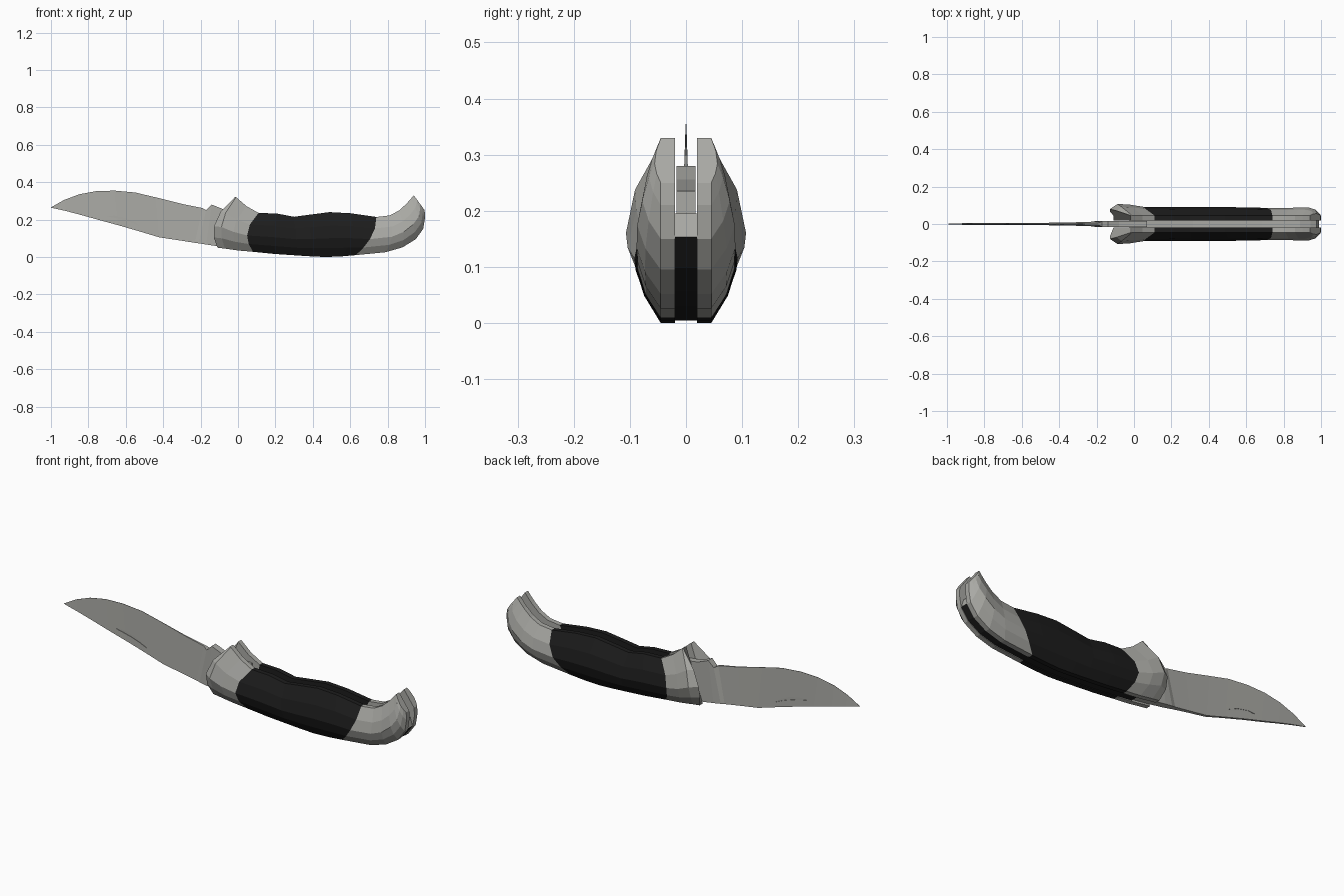
import bpy, bmesh


def material(name, rgb):
    m = bpy.data.materials.new(name)
    m.diffuse_color = (*rgb, 1)
    return m


STEEL = material("steel grey", (0.40, 0.40, 0.375))
BLACK = material("grip black", (0.012, 0.012, 0.012))


def loft(name, rings, mats):
    """Skin equal-length closed rings and cap both ends."""
    bm = bmesh.new()
    vs = [[bm.verts.new(p) for p in r] for r in rings]
    n = len(vs[0])
    for a, b in zip(vs, vs[1:]):
        for i in range(n):
            j = (i + 1) % n
            bm.faces.new((a[i], a[j], b[j], b[i]))
    bm.faces.new(vs[0][::-1])
    bm.faces.new(vs[-1])
    bmesh.ops.recalc_face_normals(bm, faces=bm.faces[:])
    me = bpy.data.meshes.new(name)
    bm.to_mesh(me)
    bm.free()
    ob = bpy.data.objects.new(name, me)
    bpy.context.collection.objects.link(ob)
    for m in mats:
        me.materials.append(m)
    return ob


# Handle stations: bottom x, bottom z, top x, top z, sideways bow, half width
HANDLE = [
    (-0.11, 0.050, -0.015, 0.322, -0.060, 0.080),
    (-0.07, 0.045, -0.010, 0.320, -0.045, 0.107),
    (0.00, 0.035, 0.045, 0.272, -0.045, 0.104),
    (0.08, 0.028, 0.11, 0.236, -0.045, 0.092),
    (0.20, 0.016, 0.21, 0.232, -0.020, 0.091),
    (0.32, 0.008, 0.30, 0.215, 0.000, 0.090),
    (0.40, 0.003, 0.38, 0.226, 0.000, 0.090),
    (0.47, 0.000, 0.49, 0.240, 0.020, 0.090),
    (0.56, 0.004, 0.60, 0.234, 0.030, 0.089),
    (0.63, 0.010, 0.74, 0.214, 0.030, 0.086),
    (0.79, 0.026, 0.81, 0.222, 0.025, 0.086),
    (0.88, 0.052, 0.86, 0.248, 0.015, 0.088),
    (0.95, 0.095, 0.90, 0.284, 0.008, 0.087),
    (0.99, 0.150, 0.925, 0.312, 0.005, 0.078),
    (1.00, 0.210, 0.937, 0.327, 0.000, 0.066),
    (0.998, 0.250, 0.940, 0.330, 0.000, 0.056),
]
# Cross-section: height fraction, bulge fraction
SECTION = [(0, 0), (0.2, 0.65), (0.42, 1), (0.7, 0.74), (1, 0)]


def along(s, t, y):
    bx, bz, tx, tz, bow, w = s
    return (bx + (tx - bx) * t + 4 * t * (1 - t) * bow, y, bz + (tz - bz) * t)


def scale_ring(s):
    ring = [along(s, 0, 0.02)]
    ring += [along(s, t, 0.045 + (s[5] - 0.045) * f) for t, f in SECTION]
    return ring + [along(s, 1, 0.02)]


# Bolsters and grip, mirrored to both sides
for name, a, b, mat in (("front_bolster", 0, 4, STEEL), ("grip", 3, 10, BLACK),
                        ("rear_bolster", 9, 16, STEEL)):
    ob = loft(name, [scale_ring(s) for s in HANDLE[a:b]], [mat])
    ob.modifiers.new("Mirror", 'MIRROR').use_axis = (False, True, False)

# Spacer along the back of the handle: black outside, steel on the inner top
rings = []
for s in HANDLE[2:14]:
    rings.append([along(s, t, y) for t, y in
                  ((0.02, -0.02), (0.02, 0.02), (0.28, 0.02), (0.28, -0.02))])
spacer = loft("spacer", rings, [BLACK, STEEL])
for p in spacer.data.polygons:
    if p.normal.z > 0.3:
        p.material_index = 1

# Blade stations: back x, z, edge x, z, half thickness at back and edge
BLADE = [
    (-1.0, 0.264, -0.999, 0.266, 0.001, 0.0005),
    (-0.92, 0.246, -0.93, 0.305, 0.004, 0.0007),
    (-0.84, 0.225, -0.85, 0.335, 0.005, 0.0007),
    (-0.74, 0.197, -0.76, 0.352, 0.006, 0.0007),
    (-0.64, 0.170, -0.66, 0.355, 0.006, 0.0007),
    (-0.53, 0.138, -0.55, 0.345, 0.006, 0.0007),
    (-0.42, 0.105, -0.44, 0.319, 0.007, 0.0010),
    (-0.32, 0.090, -0.30, 0.284, 0.009, 0.0030),
    (-0.23, 0.076, -0.19, 0.262, 0.012, 0.0060),
    (-0.21, 0.073, -0.17, 0.250, 0.015, 0.0150),
    (-0.17, 0.067, -0.14, 0.280, 0.017, 0.0170),
    (-0.10, 0.056, -0.08, 0.256, 0.017, 0.0170),
    (0.07, 0.035, 0.07, 0.235, 0.017, 0.0170),
]
blade = loft("blade", [[(bx, -h, bz), (bx, h, bz), (tx, k, tz), (tx, -k, tz)]
                       for bx, bz, tx, tz, h, k in BLADE], [STEEL])

# Crescent nail nick cut into both blade faces
upper = [(-0.70, 0.218), (-0.66, 0.221), (-0.60, 0.209), (-0.55, 0.187), (-0.52, 0.162)]
lower = [(-0.56, 0.180), (-0.61, 0.197), (-0.66, 0.209)]
for side in (-1, 1):
    cut = loft("nick_cutter", [[(x, side * y, z) for x, z in upper + lower]
                               for y in (0.0025, 0.03)], [STEEL])
    cut.hide_render = True
    cut.hide_viewport = True
    m = blade.modifiers.new("Nick", 'BOOLEAN')
    m.operation = 'DIFFERENCE'
    m.solver = 'EXACT'
    m.object = cut
